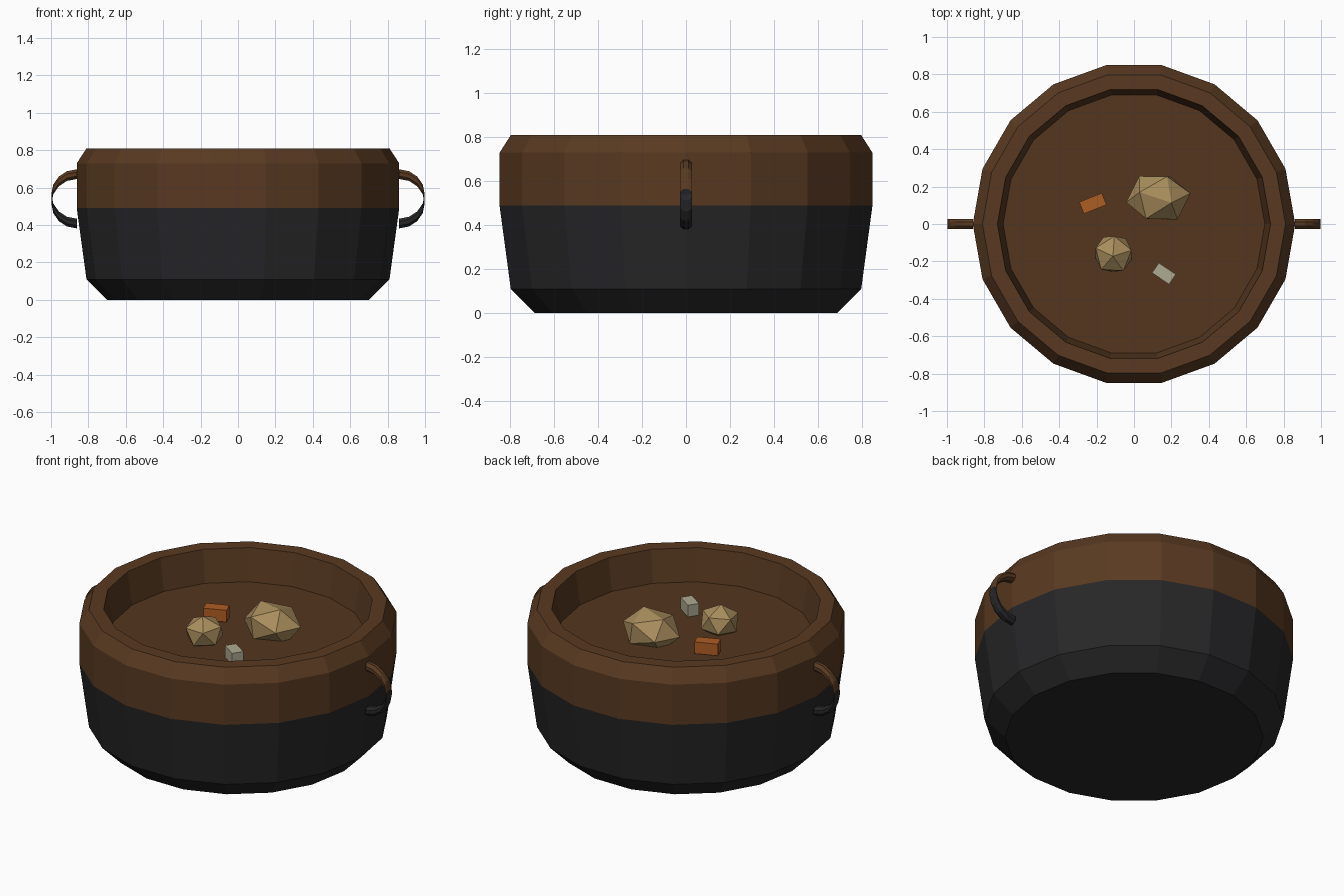
import bpy, bmesh
from math import sin, cos, pi, radians
from mathutils import Matrix, Euler

if "Cube" in bpy.data.objects:
    bpy.data.objects.remove(bpy.data.objects["Cube"])


def material(name, rgb):
    m = bpy.data.materials.new(name)
    m.diffuse_color = (*rgb, 1)
    m.use_nodes = True
    m.node_tree.nodes["Principled BSDF"].inputs["Base Color"].default_value = m.diffuse_color
    return m


IRON = material("dark_iron", (0.02, 0.02, 0.022))
BROWN = material("rust_brown", (0.10, 0.042, 0.015))
SOUP = material("broth", (0.09, 0.037, 0.013))
TAN = material("potato_tan", (0.40, 0.27, 0.11))
ORANGE = material("carrot_orange", (0.42, 0.11, 0.016))
PALE = material("onion_pale", (0.42, 0.40, 0.28))


def finish(bm, name, mats, split_z=None):
    # faces above split_z take the second material
    bmesh.ops.recalc_face_normals(bm, faces=bm.faces)
    if split_z is not None:
        for f in bm.faces:
            f.material_index = int(f.calc_center_median().z > split_z)
    me = bpy.data.meshes.new(name)
    bm.to_mesh(me)
    bm.free()
    for m in mats:
        me.materials.append(m)
    ob = bpy.data.objects.new(name, me)
    bpy.context.collection.objects.link(ob)
    return ob


def loft(bm, rings):
    # closed skin over a list of vertex rings, capped at both ends
    vr = [[bm.verts.new(p) for p in r] for r in rings]
    n = len(vr[0])
    for a, b in zip(vr, vr[1:]):
        for i in range(n):
            j = (i + 1) % n
            bm.faces.new((a[i], a[j], b[j], b[i]))
    bm.faces.new(vr[0])
    bm.faces.new(vr[-1])


def circle(r, z, n=18):
    return [(r * cos(2 * pi * i / n), r * sin(2 * pi * i / n), z) for i in range(n)]


# Pot body: 18-sided lathe, dark below and brown above
SOUP_Z = 0.62
profile = [(0.70, 0), (0.81, 0.11), (0.862, 0.49), (0.862, 0.73),
           (0.81, 0.81), (0.73, 0.81), (0.69, 0.56)]
bm = bmesh.new()
loft(bm, [circle(r, z) for r, z in profile])
finish(bm, "pot", [IRON, BROWN], 0.48)
pot = bpy.data.objects["pot"]
pot.data.polygons[len(pot.data.polygons) - 2].material_index = 0

# Soup surface
bm = bmesh.new()
loft(bm, [circle(0.688, 0.57), circle(0.70, SOUP_Z)])
finish(bm, "soup", [SOUP])

# Side handles: upright section slid along a half circle, so the middle is flat
for side, name in ((1, "right_handle"), (-1, "left_handle")):
    rings = []
    for k in range(9):
        a = pi / 2 - pi * k / 8
        x, z = 0.862 + 0.136 * cos(a), 0.54 + 0.132 * sin(a)
        rings.append([(side * x, 0.03 * cos(t * pi / 4 + pi / 8),
                       z + 0.028 * sin(t * pi / 4 + pi / 8)) for t in range(8)])
    bm = bmesh.new()
    loft(bm, rings)
    finish(bm, name, [IRON, BROWN], 0.55)


# Potato lumps: squashed icosahedra
def lump(name, loc, size, rot):
    bm = bmesh.new()
    bmesh.ops.create_icosphere(bm, subdivisions=1, radius=1)
    bm.transform(Matrix.LocRotScale(loc, None, size) @ Euler(rot).to_matrix().to_4x4())
    finish(bm, name, [TAN])


lump("large_potato", (0.13, 0.14, 0.68), (0.175, 0.143, 0.12), (0.3, 0.35, 0.3))
lump("small_potato", (-0.11, -0.16, 0.68), (0.113, 0.113, 0.095), (0.1, -0.05, 0.25))


# Vegetable chunks: small turned boxes
def chunk(name, loc, size, turn, mat):
    bm = bmesh.new()
    bmesh.ops.create_cube(bm, size=1)
    bm.transform(Matrix.LocRotScale(loc, Euler((0, 0, radians(turn))), size))
    finish(bm, name, [mat])


chunk("carrot_chunk", (-0.22, 0.11, 0.66), (0.13, 0.068, 0.07), 22, ORANGE)
chunk("onion_chunk", (0.16, -0.265, 0.655), (0.11, 0.065, 0.07), -34, PALE)
